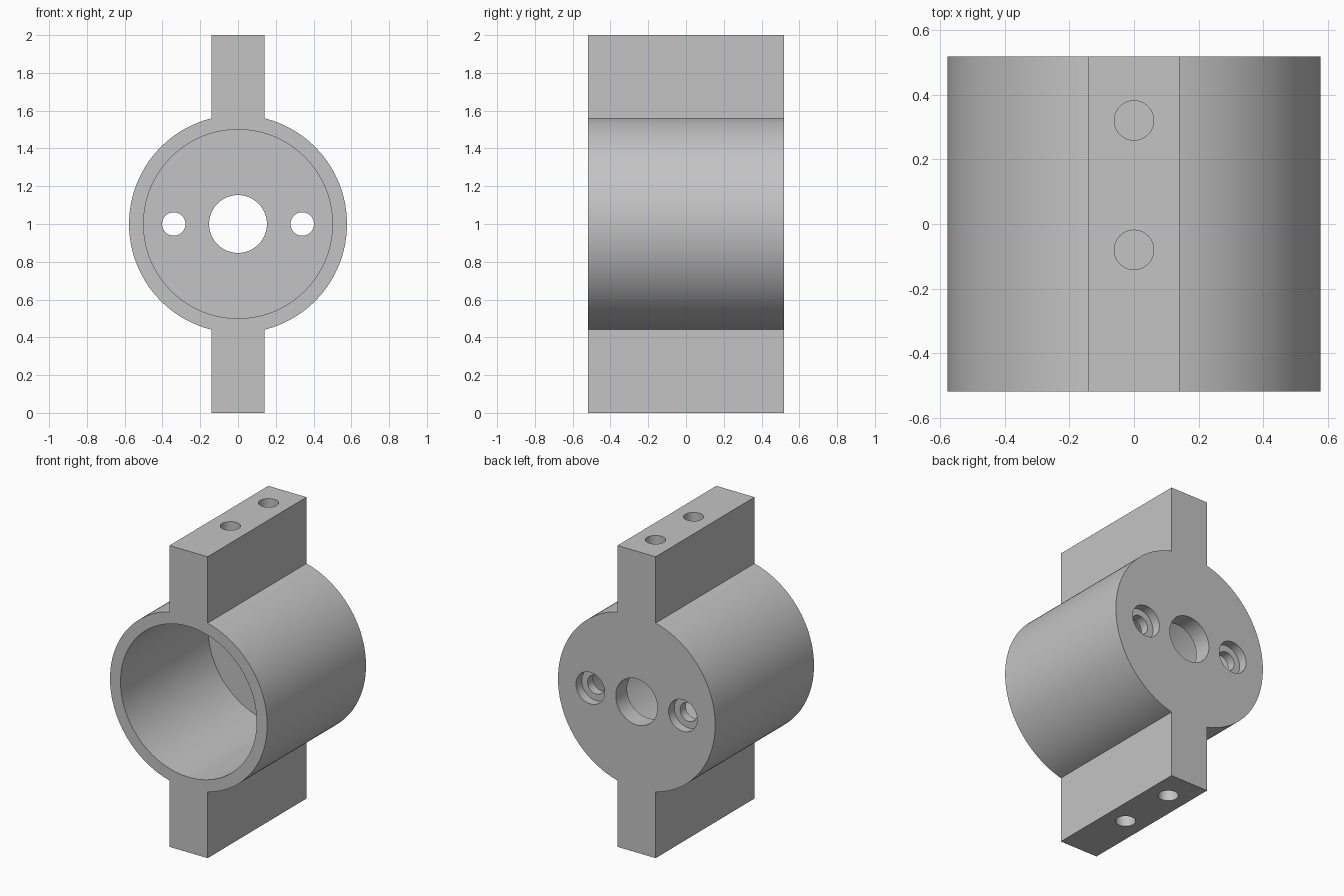
import bpy, bmesh, math
from mathutils import Matrix

cube = bpy.data.objects.get("Cube")
if cube:
    bpy.data.objects.remove(cube, do_unlink=True)

OUTER, BORE, TAB = 0.577, 0.5, 0.14      # body radius, bore radius, tab half width
HALF, MID, TOP = 0.518, 1.0, 2.0         # half depth, axis height, full height
FLOOR = 0.4                              # y where the bore ends

grey = bpy.data.materials.new("plain grey")
grey.use_nodes = True
colour = (0.55, 0.55, 0.55, 1)
grey.diffuse_color = colour
grey.node_tree.nodes["Principled BSDF"].inputs["Base Color"].default_value = colour


def new_object(name, bm):
    mesh = bpy.data.meshes.new(name)
    bmesh.ops.recalc_face_normals(bm, faces=bm.faces)
    bm.to_mesh(mesh)
    bm.free()
    obj = bpy.data.objects.new(name, mesh)
    bpy.context.collection.objects.link(obj)
    return obj


def arc(start, end, steps=64):
    angles = [start + (end - start) * i / steps for i in range(steps + 1)]
    return [(OUTER * math.cos(a), MID + OUTER * math.sin(a)) for a in angles]


# Housing: round body and both tabs as one extruded outline
a = math.acos(TAB / OUTER)
outline = arc(-a, a) + [(TAB, TOP), (-TAB, TOP)]
outline += arc(math.pi - a, math.pi + a) + [(-TAB, 0), (TAB, 0)]
bm = bmesh.new()
face = bm.faces.new([bm.verts.new((x, -HALF, z)) for x, z in outline])
ext = bmesh.ops.extrude_face_region(bm, geom=[face])
verts = [v for v in ext["geom"] if isinstance(v, bmesh.types.BMVert)]
bmesh.ops.translate(bm, verts=verts, vec=(0, 2 * HALF, 0))
housing = new_object("tabbed_housing", bm)
housing.data.materials.append(grey)


def drill(radius, start, end, axis, x=0, y=0, segments=48):
    """Cut a round hole along y (at height MID) or along z."""
    bm = bmesh.new()
    bmesh.ops.create_cone(bm, cap_ends=True, segments=segments, radius1=radius,
                          radius2=radius, depth=end - start)
    mid = (start + end) / 2
    if axis == "Y":
        move = Matrix.Translation((x, mid, MID)) @ Matrix.Rotation(math.pi / 2, 4, "X")
    else:
        move = Matrix.Translation((x, y, mid))
    bm.transform(move)
    cutter = new_object("hole_cutter", bm)
    cutter.hide_render = True
    cutter.data.materials.append(grey)
    mod = housing.modifiers.new("hole", "BOOLEAN")
    mod.operation, mod.solver, mod.object = "DIFFERENCE", "EXACT", cutter
    bpy.ops.object.modifier_apply(modifier=mod.name)
    bpy.data.objects.remove(cutter, do_unlink=True)


bpy.ops.object.select_all(action="DESELECT")
housing.select_set(True)
bpy.context.view_layer.objects.active = housing

# Main bore and the shaft hole through the back wall
drill(BORE, -HALF - 0.1, FLOOR, "Y", segments=128)
drill(0.153, FLOOR - 0.1, HALF + 0.1, "Y", segments=64)

# Counterbored screw holes in the back wall
for x in (-0.34, 0.34):
    drill(0.062, FLOOR - 0.1, HALF + 0.1, "Y", x=x)
    drill(0.105, HALF - 0.06, HALF + 0.1, "Y", x=x)

# Blind mounting holes in the ends of the tabs
for y in (-0.08, 0.32):
    drill(0.061, TOP - 0.36, TOP + 0.1, "Z", y=y)
    drill(0.061, -0.1, 0.36, "Z", y=y)

bpy.ops.object.shade_smooth_by_angle(angle=math.radians(25))
